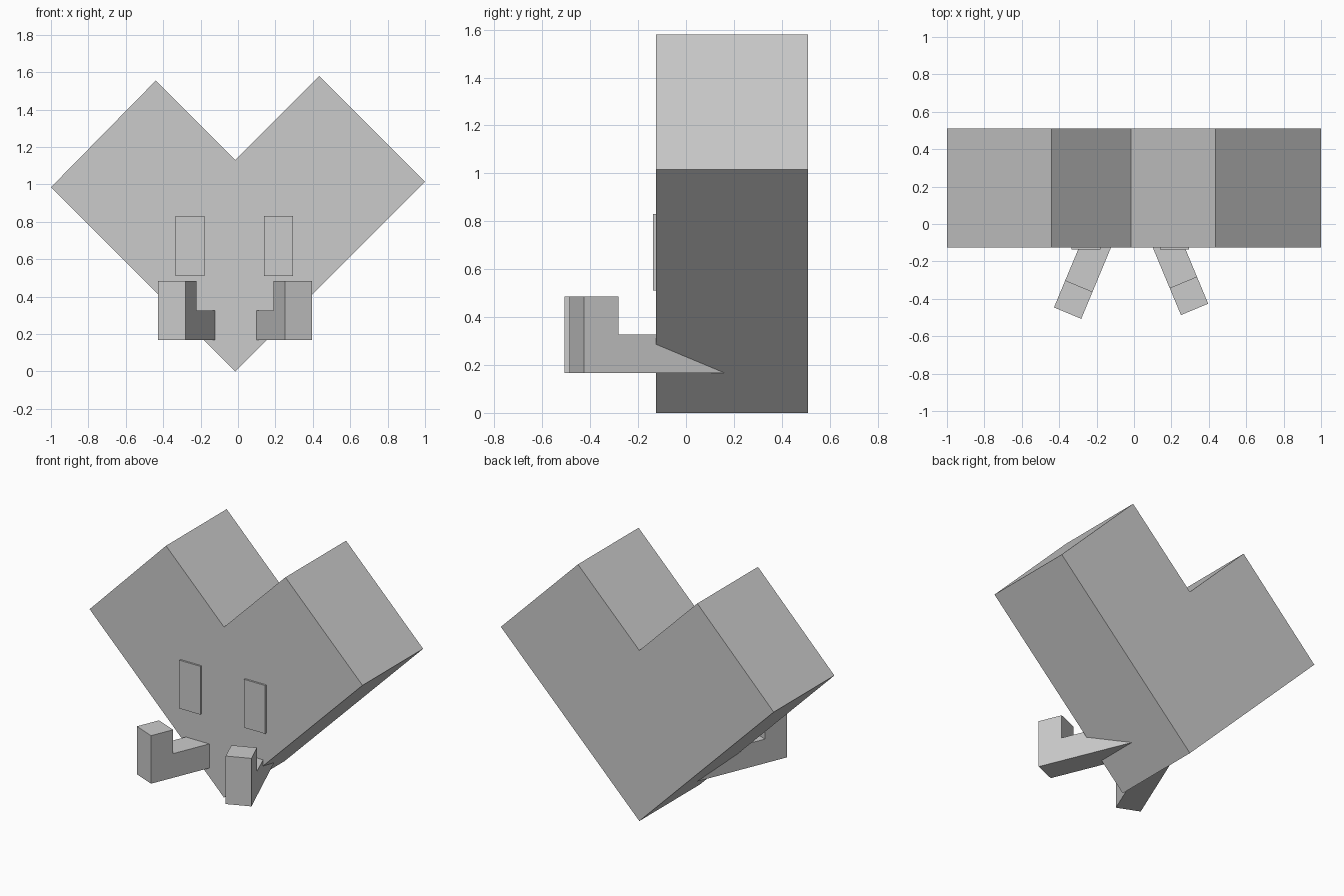
import bpy, bmesh
from mathutils import Matrix, Vector

if "Cube" in bpy.data.objects:
    bpy.data.objects.remove(bpy.data.objects["Cube"])

grey = bpy.data.materials.new("plain_grey")
grey.diffuse_color = (0.6, 0.6, 0.6, 1)
grey.use_nodes = True
grey.node_tree.nodes["Principled BSDF"].inputs["Base Color"].default_value = grey.diffuse_color


def extrude(name, outline, vec):
    """Solid made by sweeping a closed outline along a vector."""
    bm = bmesh.new()
    face = bm.faces.new([bm.verts.new(p) for p in outline])
    ret = bmesh.ops.extrude_face_region(bm, geom=[face])
    verts = [g for g in ret["geom"] if isinstance(g, bmesh.types.BMVert)]
    bmesh.ops.translate(bm, verts=verts, vec=vec)
    bmesh.ops.recalc_face_normals(bm, faces=bm.faces)
    mesh = bpy.data.meshes.new(name)
    bm.to_mesh(mesh)
    bm.free()
    mesh.materials.append(grey)
    obj = bpy.data.objects.new(name, mesh)
    bpy.context.collection.objects.link(obj)
    return obj


# Heart-shaped block body
heart = [(-0.015, 0), (1, 1.015), (0.435, 1.58), (-0.015, 1.13),
         (-0.44, 1.555), (-1, 0.985)]
extrude("heart_body", [(x, -0.125, z) for x, z in heart], (0, 0.635, 0))

# Thin eye plates
for name, x in (("left_eye", -0.335), ("right_eye", 0.14)):
    plate = [(x, -0.137, 0.51), (x + 0.155, -0.137, 0.51),
             (x + 0.155, -0.137, 0.83), (x, -0.137, 0.83)]
    extrude(name, plate, (0, 0.014, 0))

# L-shaped legs splayed outward, with upturned feet; the back ends sit in the body
profile = [(0, 0.167), (0.72, 0.167), (0.72, 0.327), (0.157, 0.327),
           (0.157, 0.485), (0, 0.485)]
for name, side, x, y in (("left_leg", -1, -0.282, -0.507),
                         ("right_leg", 1, 0.251, -0.487)):
    back = Vector((-0.385 * side, 0.923, 0))
    out = Vector((0.923 * side, 0.385, 0))
    points = [Vector((x, y, z)) + back * t for t, z in profile]
    extrude(name, points, out * 0.158)
